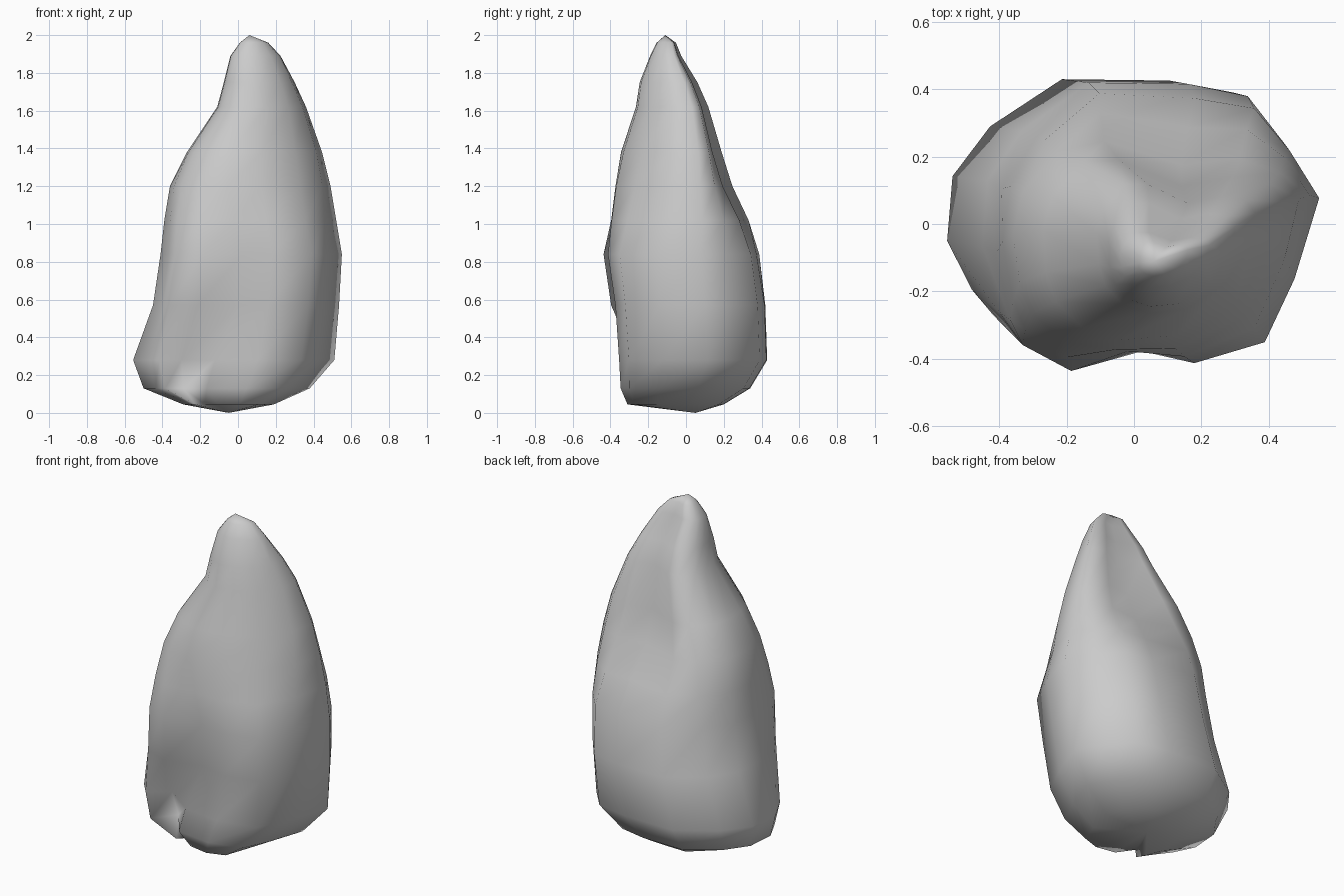
import bpy, bmesh

if "Cube" in bpy.data.objects:
    bpy.data.objects.remove(bpy.data.objects["Cube"])

# Cross-section outlines, normalised to each ring's box: lower is boxy, upper is ridged with a back hollow
LOWER = [(1, .21), (.81, .57), (.6, .9), (.24, .99), (-.36, 1), (-.76, .65), (-.97, .28), (-1, -.2),
         (-.86, -.56), (-.74, -.75), (-.52, -.98), (-.07, -.86), (.24, -.96), (.67, -.83), (.84, -.38)]
UPPER = [(1, .5), (.88, .7), (.58, .76), (.15, .65), (-.36, .94), (-.66, .94), (-.92, .56), (-1, .2),
         (-.98, -.26), (-.9, -.58), (-.68, -.86), (-.36, -1), (.1, -.95), (.6, -.58), (.92, -.04)]

# Rings: z, x min, x max, y min, y max
RINGS = [(.045, -.29, .19, -.32, .2), (.13, -.5, .38, -.36, .34), (.28, -.555, .51, -.37, .43),
         (.57, -.45, .535, -.39, .42), (.84, -.41, .55, -.43, .39), (1.02, -.39, .52, -.41, .34),
         (1.2, -.36, .49, -.385, .26), (1.38, -.27, .445, -.345, .205), (1.62, -.11, .36, -.265, .13),
         (1.75, -.075, .3, -.245, .07), (1.89, -.04, .225, -.19, -.02), (1.96, .01, .16, -.155, -.05)]

# Offsets per outline point, relative to ring width: notch at the front left foot, bulge above it
NOTCH = {10: (0, .25), 11: (-.09, -.01)}
BULGE = {8: (-.02, -.05), 9: (-.04, -.04), 10: (0, -.02)}


def ramp(z, lo, hi):
    t = min(1, max(0, (z - lo) / (hi - lo)))
    return t * t * (3 - 2 * t)


bm = bmesh.new()
loops = []
for z, x0, x1, y0, y1 in RINGS:
    t = ramp(z, .7, 1.45)
    shapes = ((NOTCH, 1 - ramp(z, .05, .62)), (BULGE, ramp(z, .25, .55) * (1 - ramp(z, .85, 1.25))))
    loop = []
    for i, (a, b) in enumerate(zip(LOWER, UPPER)):
        u, v = (p + (q - p) * t for p, q in zip(a, b))
        dx, dy = (sum(s.get(i, (0, 0))[k] * w for s, w in shapes) * (x1 - x0) for k in (0, 1))
        x = (x0 + x1) / 2 + u * (x1 - x0) / 2 + dx
        y = (y0 + y1) / 2 + v * (y1 - y0) / 2 + dy
        loop.append(bm.verts.new((x, y, z)))
    loops.append(loop)

# Skin the rings, then close the base and the tip
n = len(LOWER)
for low, high in zip(loops, loops[1:]):
    for i in range(n):
        j = (i + 1) % n
        bm.faces.new((low[i], low[j], high[j], high[i]))
for loop, point in ((loops[0], (-.05, .05, 0)), (loops[-1], (.06, -.11, 2))):
    pole = bm.verts.new(point)
    for i in range(n):
        bm.faces.new((loop[i], loop[(i + 1) % n], pole))
bmesh.ops.recalc_face_normals(bm, faces=bm.faces)
for f in bm.faces:
    f.smooth = True

mesh = bpy.data.meshes.new("standing_rock")
bm.to_mesh(mesh)
bm.free()
rock = bpy.data.objects.new("standing_rock", mesh)
bpy.context.collection.objects.link(rock)
